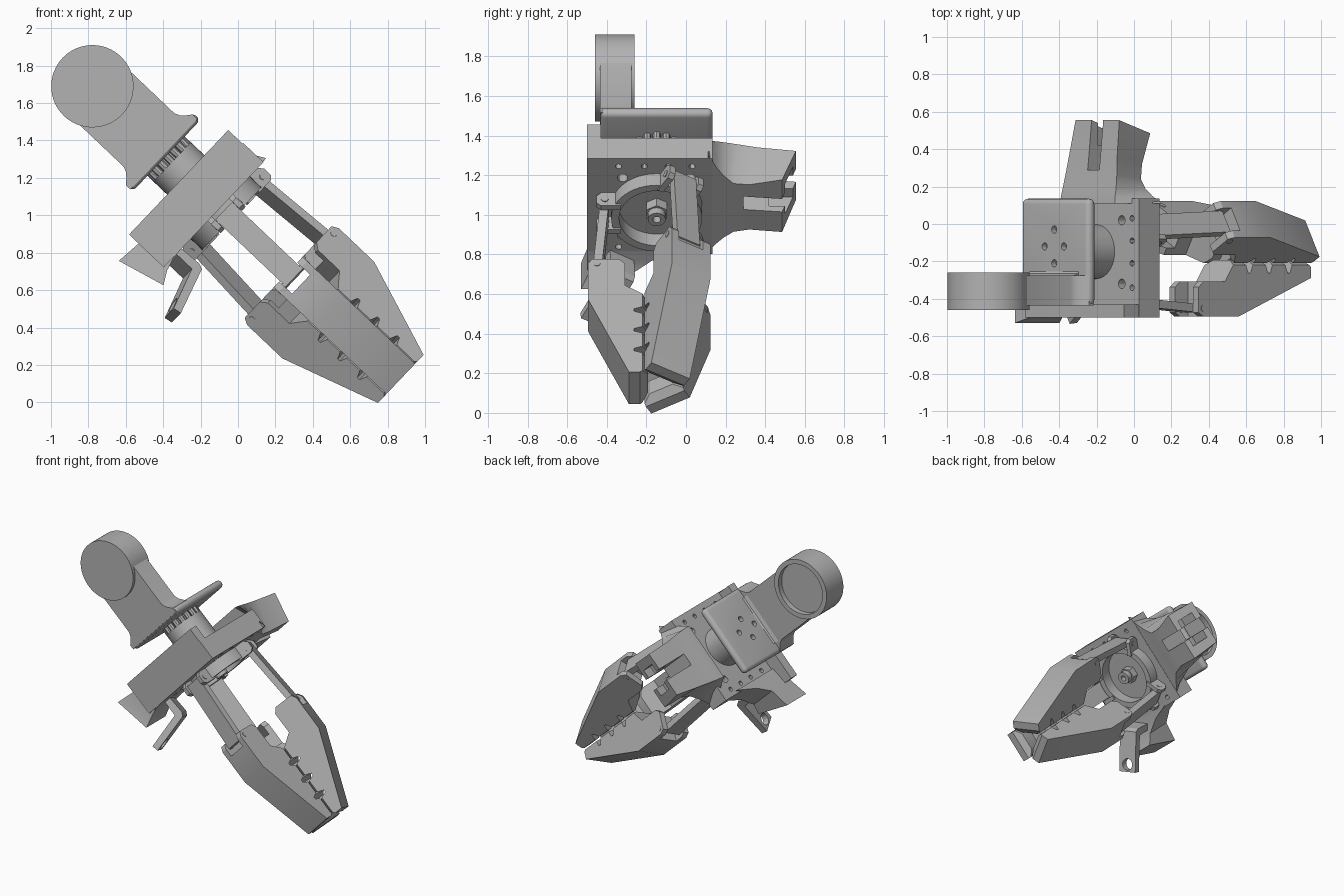
import bpy, bmesh, math
from mathutils import Vector, Matrix

cube = bpy.data.objects.get("Cube")
if cube:
    bpy.data.objects.remove(cube, do_unlink=True)

# Parts are laid out along X (tool axis), then the whole tool is pitched about Y
PITCH = Matrix.Rotation(math.radians(43.5), 4, 'Y')
CY, CZ = -0.148, 0.69
parts = []

grey = bpy.data.materials.new("plain grey")
grey.use_nodes = True
grey.diffuse_color = (0.45, 0.45, 0.45, 1)
grey.node_tree.nodes["Principled BSDF"].inputs["Base Color"].default_value = (0.45, 0.45, 0.45, 1)


def finish(name, bm):
    bmesh.ops.recalc_face_normals(bm, faces=bm.faces)
    me = bpy.data.meshes.new(name)
    bm.to_mesh(me)
    bm.free()
    me.materials.append(grey)
    ob = bpy.data.objects.new(name, me)
    bpy.context.collection.objects.link(ob)
    parts.append(ob)
    return ob


def skin(name, rings, close=False):
    """Join equal rings of points, capping the ends unless closed."""
    bm = bmesh.new()
    loops = [[bm.verts.new(p) for p in ring] for ring in rings]
    n = len(loops[0])
    pairs = list(zip(loops, loops[1:])) + ([(loops[-1], loops[0])] if close else [])
    for a, b in pairs:
        for i in range(n):
            j = (i + 1) % n
            bm.faces.new((a[i], a[j], b[j], b[i]))
    if not close:
        bm.faces.new(loops[0])
        bm.faces.new(loops[-1])
    return finish(name, bm)


def box(name, x, y, z):
    return skin(name, [[(x[i], y[0], z[0]), (x[i], y[1], z[0]), (x[i], y[1], z[1]),
                        (x[i], y[0], z[1])] for i in (0, 1)])


def rod(name, p, q, r, n=32):
    p, q = Vector(p), Vector(q)
    bm = bmesh.new()
    m = Matrix.Translation((p + q) / 2) @ (q - p).to_track_quat('Z', 'Y').to_matrix().to_4x4()
    bmesh.ops.create_cone(bm, cap_ends=True, segments=n, radius1=r, radius2=r,
                          depth=(q - p).length, matrix=m)
    return finish(name, bm)


def lathe(name, profile, n=48):
    """Turn a closed (along, radius) profile about the tool axis."""
    rings = []
    for k in range(n):
        t = 2 * math.pi * k / n
        rings.append([(a, CY + r * math.cos(t), CZ + r * math.sin(t)) for a, r in profile])
    return skin(name, rings, close=True)


def spoke(deg):
    """Outward and sideways directions of a part standing around the tool axis."""
    t = math.radians(deg)
    return Vector((0, -math.cos(t), math.sin(t))), Vector((0, math.sin(t), math.cos(t)))


def at(deg, a, r, s):
    radial, side = spoke(deg)
    return Vector((a, CY, CZ)) + radial * r + side * s


def bar(name, deg, pts, s0, s1):
    return skin(name, [[at(deg, a, r, s) for a, r in pts] for s in (s0, s1)])


def apply_modifiers(ob):
    dg = bpy.context.evaluated_depsgraph_get()
    me = bpy.data.meshes.new_from_object(ob.evaluated_get(dg))
    ob.modifiers.clear()
    ob.data = me


def cut(obs, cutters):
    for ob in obs:
        for c in cutters:
            m = ob.modifiers.new("cut", 'BOOLEAN')
            m.object, m.operation, m.solver = c, 'DIFFERENCE', 'EXACT'
        apply_modifiers(ob)
    for c in cutters:
        parts.remove(c)
        bpy.data.objects.remove(c, do_unlink=True)


# Elbow arm with round joint housing
half = [(-1.73, 0.197), (-1.31, 0.197), (-1.28, 0.21), (-1.255, 0.235), (-1.235, 0.26), (-1.2, 0.26)]
outline = [(a, CZ + w) for a, w in half] + [(a, CZ - w) for a, w in reversed(half)]
arm = skin("elbow_arm", [[(a, y, c) for a, c in outline] for y in (-0.435, -0.275)])
housing = rod("joint_housing", (-1.728, -0.46, CZ), (-1.728, -0.26, CZ), 0.22, 64)
cut([arm, housing], [rod("recess", (-1.728, -0.3, CZ), (-1.728, -0.2, CZ), 0.185, 64)])
skin("arm_gusset", [[(-1.23, -0.28, c), (-1.29, -0.28, c), (-1.25, -0.265, c), (-1.23, -0.235, c)]
                    for c in (CZ - 0.19, CZ + 0.19)])

# Wrist flange with rounded rim and four screw holes
flange = box("wrist_flange", (-1.243, -1.185), (-0.435, 0.135), (0.43, 0.957))
bev = flange.modifiers.new("round", 'BEVEL')
bev.width, bev.segments = 0.028, 4
apply_modifiers(flange)
cut([flange], [rod("hole", (-1.3, y, c), (-1.21, y, c), 0.02, 16)
               for y, c in ((-0.03, CZ), (-0.21, CZ), (-0.12, CZ - 0.075), (-0.12, CZ + 0.075))])

# Servo neck with toothed crown
rod("servo_neck", (-1.14, CY, CZ), (-0.9, CY, CZ), 0.145, 48)
rod("servo_spindle", (-1.19, CY, CZ), (-1.13, CY, CZ), 0.11)
for k in range(16):
    t = math.pi * k / 8
    d = Vector((0, math.cos(t), math.sin(t)))
    c = Vector((0, CY, CZ)) + d * 0.125
    rod("crown_tooth", c + Vector((-1.19, 0, 0)), c + Vector((-1.135, 0, 0)), 0.02, 8)

# Base plate with screw holes and a taller front wall
plate = box("base_plate", (-0.935, -0.785), (-0.5, 0.135), (0.36, 1.025))
spots = [(y, CZ + s * 0.28, 0.016) for y in (0.03, -0.09, -0.21, -0.34) for s in (1, -1)]
spots += [(y, CZ + s, 0.026) for y in (0.02, -0.32) for s in (-0.2, 0.2)]
cut([plate], [rod("hole", (-1, y, c), (-0.7, y, c), r, 12) for y, c, r in spots])
box("front_wall", (-1.04, -0.785), (-0.5, -0.43), (0.25, 1.02))

# Rear mount: straight on its upper side, waisted on its lower side, with a slot
back = []
for y, lo0, hi0, a0, lo1, hi1, a1, lean in (
        (0.11, 0.50, 0.925, -1.02, 0.37, 1.05, -0.79, 0), (0.15, 0.505, 0.925, -1.017, 0.43, 0.97, -0.785, 0),
        (0.19, 0.51, 0.925, -1.01, 0.48, 0.91, -0.78, 0), (0.25, 0.52, 0.92, -1.0, 0.53, 0.865, -0.77, 0.01),
        (0.34, 0.535, 0.91, -0.988, 0.553, 0.865, -0.762, 0.02),
        (0.52, 0.565, 0.905, -0.967, 0.55, 0.913, -0.747, 0.035)):
    back.append([(a0, y + lean, lo0), (a1, y - lean, lo1), (a1, y - lean, hi1), (a0, y + lean, hi0)])
mount = skin("rear_mount", back)
cut([mount], [box("slot", (-1.1, -0.6), (0.29, 0.7), (0.69, 0.78)),
              box("pocket", (-0.92, -0.79), (0.42, 0.7), (0.63, 0.84))])

# Lower mount, trimmed flat at the bottom
low = []
for c0, c1, y0, y1, a0, a1 in ((0.38, 0.38, -0.5, 0.0, -0.95, -0.785), (0.32, 0.32, -0.49, -0.17, -0.96, -0.78),
                               (0.25, 0.25, -0.49, -0.27, -0.97, -0.76), (0.11, 0.18, -0.53, -0.3, -0.983, -0.72)):
    low.append([(a0, y0, c0), (a0, y1, c0), (a1, y1, c1), (a1, y0, c1)])
skin("lower_mount", low)

# Hooked sensor tab with a hole
hook = [(-0.8, 0.425), (-0.8, 0.38), (-0.66, 0.37), (-0.63, 0.385), (-0.55, 0.67), (-0.595, 0.68), (-0.67, 0.425)]
tab = bar("sensor_tab", 300, hook, -0.087, 0.053)
cut([tab], [rod("hole", at(300, -0.7, 0.65, -0.017), at(300, -0.45, 0.59, -0.017), 0.042, 24)])

# Hollow drive ring and centre hub
lathe("drive_ring", [(-0.79, 0.23), (-0.7, 0.23), (-0.7, 0.19), (-0.79, 0.19)])
lathe("hub", [(-0.79, 0.045), (-0.69, 0.045), (-0.69, 0.02), (-0.79, 0.02)])
rod("hub_nut", (-0.79, CY, CZ), (-0.73, CY, CZ), 0.06, 6)

# Finger outline as (along, radius), with V notches on the gripping edge
jaw = [(0.01, 0.347), (-0.25, 0.347), (-0.285, 0.325), (-0.285, 0.19), (-0.25, 0.16), (-0.09, 0.16),
       (-0.07, 0.13), (-0.01, 0.045)]
for i in range(3):
    n = 0.09 + 0.145 * i
    jaw += [(n - 0.035, 0.045), (n - 0.008, 0.115), (n + 0.008, 0.115), (n + 0.035, 0.045)]
jaw += [(0.51, 0.045), (0.545, 0.085), (0.545, 0.14)]

for name, deg in (("front", 0), ("upper", 120), ("lower", 240)):
    radial, side = spoke(deg)

    # Finger, mitred so the three close together
    finger = bar(name + "_finger", deg, jaw, -0.112, 0.112)
    bm = bmesh.new()
    bm.from_mesh(finger.data)
    for s in (1, -1):
        normal = radial * math.sin(math.pi / 3) - side * (s * 0.5)
        bmesh.ops.bisect_plane(bm, geom=bm.verts[:] + bm.edges[:] + bm.faces[:],
                               plane_co=Vector((0, CY, CZ)) + normal * 0.006, plane_no=normal, clear_inner=True)
        bmesh.ops.holes_fill(bm, edges=[e for e in bm.edges if e.is_boundary], sides=0)
    bmesh.ops.recalc_face_normals(bm, faces=bm.faces)
    bm.to_mesh(finger.data)
    bm.free()
    cut([finger], [bar("fork", deg, [(-0.4, 0.1), (-0.19, 0.1), (-0.19, 0.5), (-0.4, 0.5)], -0.07, 0.07)])

    # Push link, hinge pins and the lugs on the ring
    bar(name + "_link", deg, [(-0.76, 0.24), (-0.76, 0.285), (-0.24, 0.325), (-0.24, 0.28)], -0.065, 0.065)
    rod(name + "_finger_pin", at(deg, -0.25, 0.302, -0.115), at(deg, -0.25, 0.302, 0.115), 0.018, 16)
    rod(name + "_ring_pin", at(deg, -0.735, 0.262, -0.102), at(deg, -0.735, 0.262, 0.102), 0.018, 16)
    for s in (-1, 1):
        bar(name + "_lug", deg, [(-0.785, 0.18), (-0.785, 0.28), (-0.76, 0.305), (-0.71, 0.305),
                                 (-0.69, 0.28), (-0.69, 0.18)], s * 0.067, s * 0.098)

# Pitch the tool and shade
bpy.ops.object.select_all(action='DESELECT')
for ob in parts:
    ob.data.transform(PITCH)
    ob.select_set(True)
bpy.context.view_layer.objects.active = parts[0]
bpy.ops.object.shade_smooth_by_angle(angle=math.radians(30))
